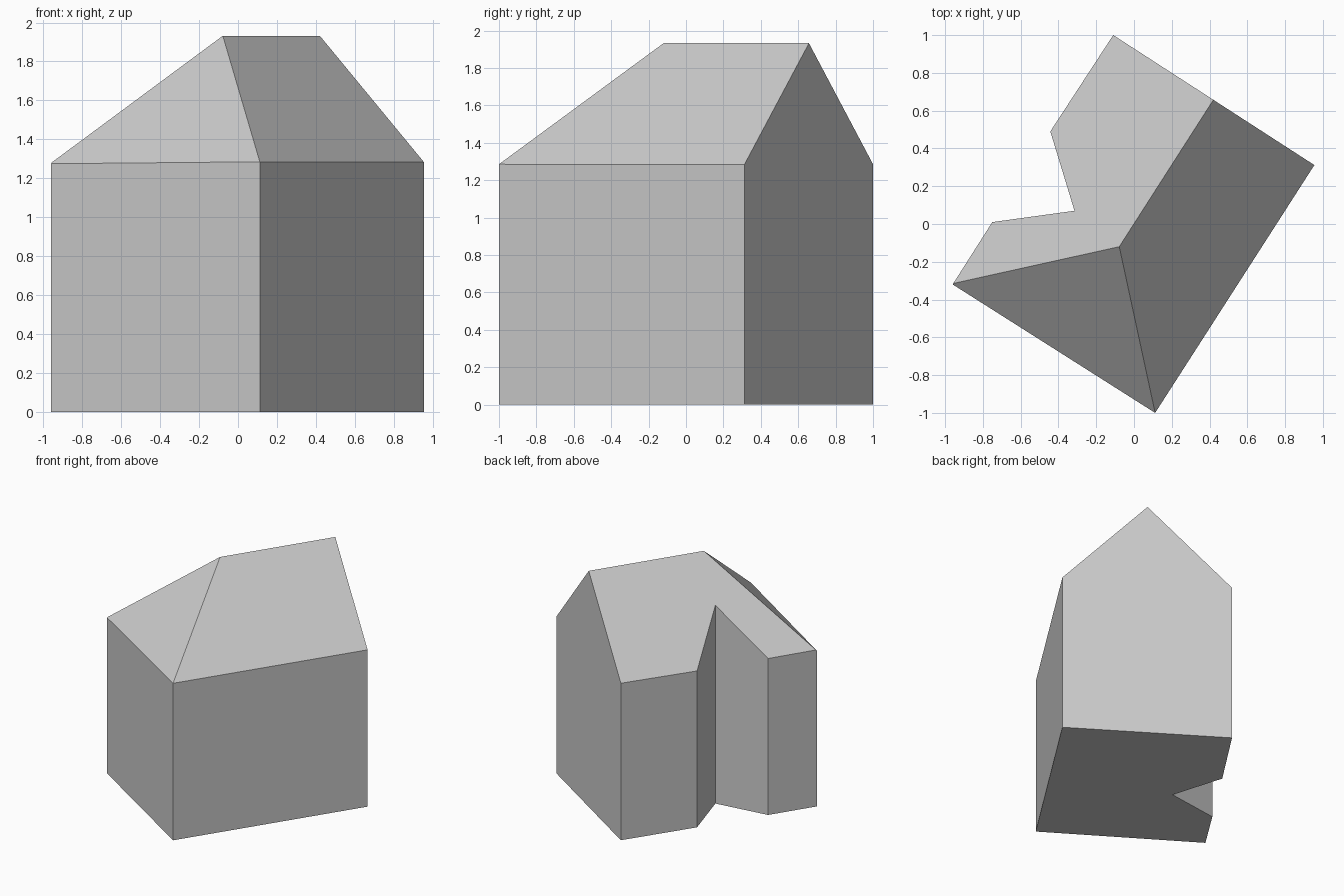
import bpy
import bmesh
from mathutils import Vector

cube = bpy.data.objects.get("Cube")
if cube:
    bpy.data.objects.remove(cube, do_unlink=True)

# Plain grey finish
grey = bpy.data.materials.new("light grey")
grey.use_nodes = True
colour = (0.6, 0.6, 0.6, 1)
grey.diffuse_color = colour
grey.node_tree.nodes["Principled BSDF"].inputs["Base Color"].default_value = colour

# Footprint corners, counter-clockwise, with a notch in the back right wall
back, left, front, right = (-0.11, 1.0), (0.955, 0.312), (0.112, -1.0), (-0.96, -0.32)
notch = [(-0.75, 0.01), (-0.315, 0.07), (-0.443, 0.49)]
footprint = [back, *reversed(notch), right, front, left]

# Roof key points
eave, ridge = 1.285, 1.932
ridge_back = Vector((0.42, 0.657, ridge))
ridge_front = Vector((-0.078, -0.12, ridge))


def at(point, z):
    return Vector((point[0], point[1], z))


def cut_roof(bm, a, b, c):
    """Slice off everything above the plane through three points and cap it."""
    normal = (b - a).cross(c - a).normalized()
    if normal.z < 0:
        normal.negate()
    cut = bmesh.ops.bisect_plane(
        bm, geom=bm.verts[:] + bm.edges[:] + bm.faces[:], dist=1e-5,
        plane_co=a, plane_no=normal, clear_outer=True)
    edges = [e for e in cut["geom_cut"]
             if isinstance(e, bmesh.types.BMEdge) and e.is_boundary]
    bmesh.ops.contextual_create(bm, geom=edges)


# Walls: tall closed prism
bm = bmesh.new()
floor = bm.faces.new([bm.verts.new(at(p, 0)) for p in footprint])
walls = bmesh.ops.extrude_face_region(bm, geom=[floor], use_keep_orig=True)
top = [v for v in walls["geom"] if isinstance(v, bmesh.types.BMVert)]
bmesh.ops.translate(bm, verts=top, vec=(0, 0, 4))

# Roof: two main slopes and one hipped end
cut_roof(bm, at(back, eave), ridge_back, ridge_front)
cut_roof(bm, at(front, eave), ridge_back, ridge_front)
cut_roof(bm, at(front, eave), at(right, eave - 0.01), ridge_front)

bmesh.ops.remove_doubles(bm, verts=bm.verts[:], dist=0.004)
bmesh.ops.recalc_face_normals(bm, faces=bm.faces[:])
mesh = bpy.data.meshes.new("house_body")
bm.to_mesh(mesh)
bm.free()
mesh.materials.append(grey)
house = bpy.data.objects.new("house_body", mesh)
bpy.context.collection.objects.link(house)
